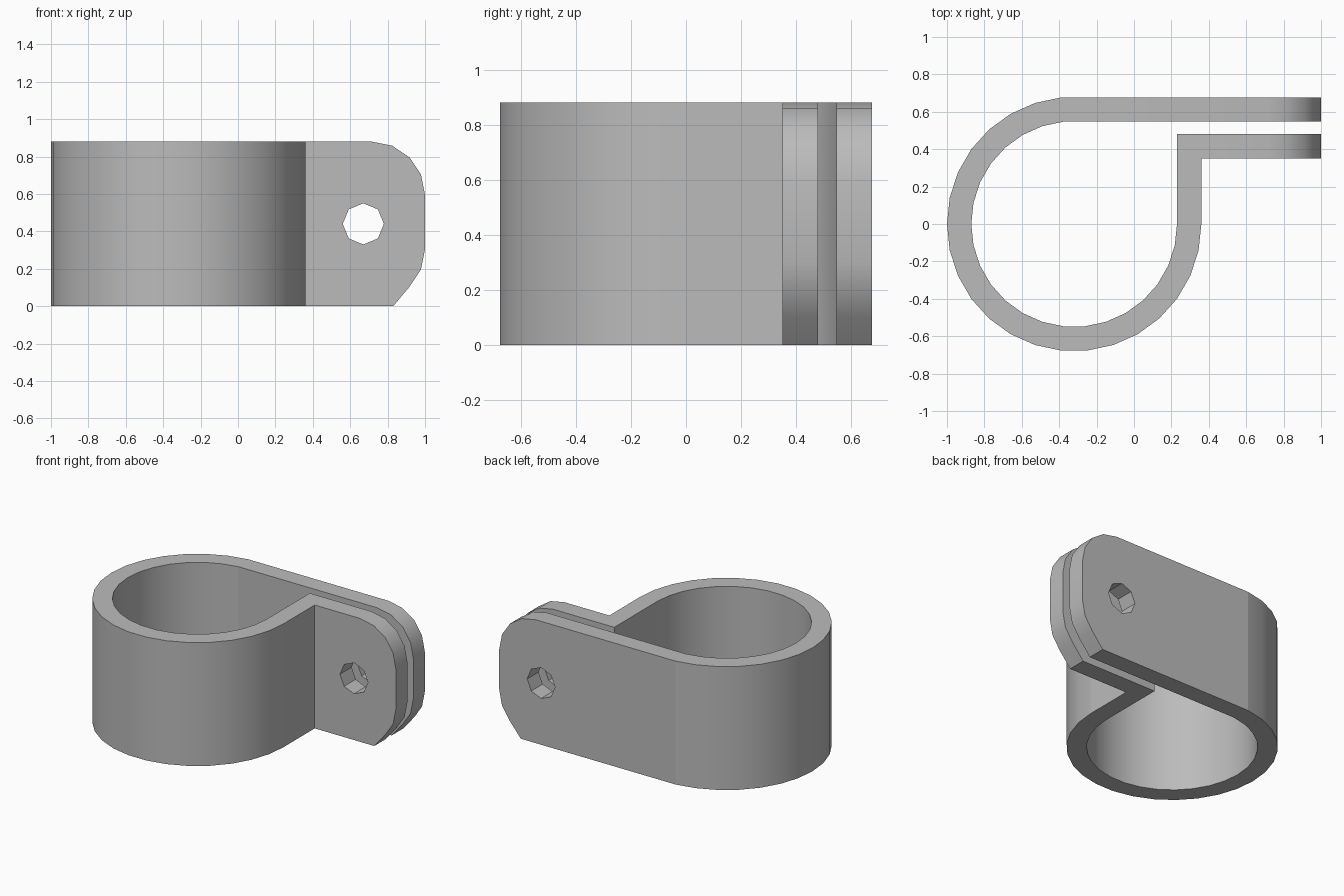
import bpy, bmesh, math

if "Cube" in bpy.data.objects:
    bpy.data.objects.remove(bpy.data.objects["Cube"])

CENTRE_X, OUTER, INNER, HEIGHT = -0.32, 0.68, 0.55, 0.88
FLAT_OUT, FLAT_IN = OUTER * math.cos(math.radians(6)), INNER * math.cos(math.radians(6))

grey = bpy.data.materials.new("plain grey")
grey.use_nodes = True
colour = (0.5, 0.5, 0.5, 1)
grey.diffuse_color = colour
grey.node_tree.nodes["Principled BSDF"].inputs["Base Color"].default_value = colour


def arc(cx, cy, radius, start, end, steps):
    angles = [math.radians(start + (end - start) * i / steps) for i in range(steps + 1)]
    return [(cx + radius * math.cos(a), cy + radius * math.sin(a)) for a in angles]


def prism(name, points, start, end, along):
    """Extrude a flat outline along z, or along y for an x-z outline."""
    bm = bmesh.new()
    place = (lambda u, v, w: (u, v, w)) if along == "z" else (lambda u, v, w: (u, w, v))
    base = bm.faces.new([bm.verts.new(place(u, v, start)) for u, v in points])
    new = bmesh.ops.extrude_face_region(bm, geom=[base])["geom"]
    bmesh.ops.translate(bm, vec=place(0, 0, end - start),
                        verts=[g for g in new if isinstance(g, bmesh.types.BMVert)])
    bmesh.ops.recalc_face_normals(bm, faces=bm.faces)
    mesh = bpy.data.meshes.new(name)
    bm.to_mesh(mesh)
    bm.free()
    mesh.materials.append(grey)
    obj = bpy.data.objects.new(name, mesh)
    bpy.context.collection.objects.link(obj)
    return obj


def cut(target, tool, operation):
    tool.hide_render = True
    mod = target.modifiers.new(operation.title(), "BOOLEAN")
    mod.operation, mod.object, mod.solver = operation, tool, "EXACT"
    bpy.context.view_layer.objects.active = target
    bpy.ops.object.modifier_apply(modifier=mod.name)
    bpy.data.objects.remove(tool)


# Bent strip: straight back tab, open ring, stepped front tab
outside = [(1.1, FLAT_OUT)] + arc(CENTRE_X, 0, OUTER, 96, 360, 22) + [(0.36, 0.35), (1.1, 0.35)]
inside = [(1.1, FLAT_IN)] + arc(CENTRE_X, 0, INNER, 96, 360, 22) + [(0.23, 0.48), (1.1, 0.48)]
clamp = prism("pipe_clamp", outside + inside[::-1], -0.1, HEIGHT + 0.1, "z")

# Side outline: rounded upper corner, clipped lower corner
outline = [(-1.2, 0), (0.83, 0)] + arc(0.715, 0.305, 0.285, -45, 0, 2)
outline += arc(0.715, HEIGHT - 0.285, 0.285, 0, 90, 4) + [(-1.2, HEIGHT)]
cut(clamp, prism("outline_cutter", outline, -1, 1, "y"), "INTERSECT")

# Bolt hole through both tabs
hole = arc(0.67, 0.44, 0.11, 0, 315, 7)
cut(clamp, prism("hole_cutter", hole, 0.3, 0.8, "y"), "DIFFERENCE")

# Smooth bends, crisp joins where the ring meets the flat walls
bpy.ops.object.select_all(action="DESELECT")
clamp.select_set(True)
bpy.context.view_layer.objects.active = clamp
bpy.ops.object.shade_smooth_by_angle(angle=math.radians(30))
bm = bmesh.new()
bm.from_mesh(clamp.data)
for edge in bm.edges:
    a, b = edge.verts
    if abs(a.co.z - b.co.z) > 0.8:
        at_back = a.co.y > 0.5 and -0.41 < a.co.x < -0.36
        at_side = abs(a.co.y) < 0.01 and a.co.x > 0.2
        if at_back or at_side:
            edge.smooth = False
bm.to_mesh(clamp.data)
bm.free()
